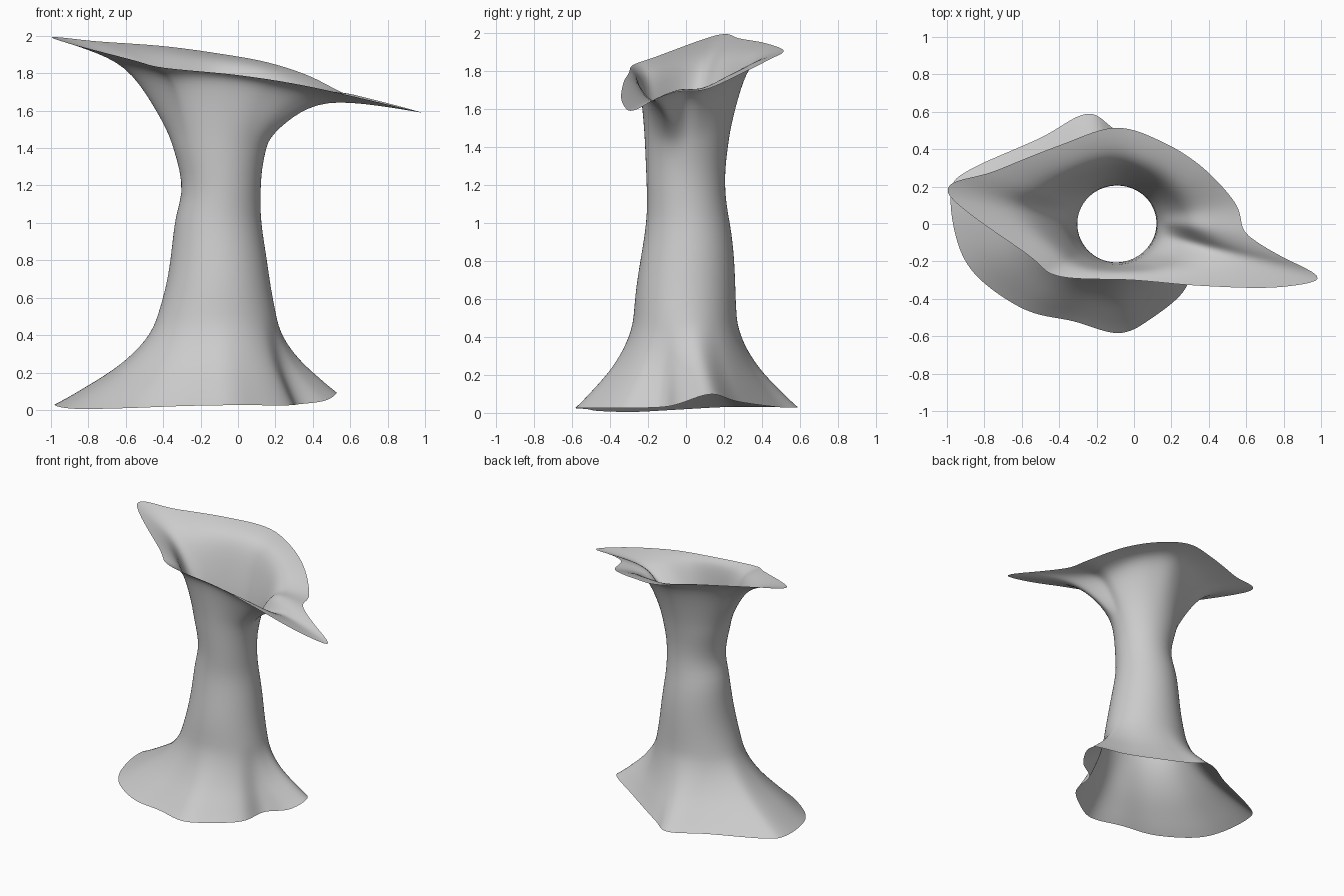
import bpy, math
from mathutils import Vector

if "Cube" in bpy.data.objects:
    bpy.data.objects.remove(bpy.data.objects["Cube"])

N = 80  # columns around the trunk

# Rims: (angle on the trunk, x, y, z)
TOP = [(0, .60, -.06, 1.69), (15, .55, .10, 1.70), (40, .37, .30, 1.79), (65, .15, .44, 1.86),
       (90, -.10, .515, 1.905), (125, -.40, .42, 1.945), (155, -.75, .28, 1.97), (175, -1, .17, 1.99),
       (212, -.56, -.17, 1.87), (235, -.40, -.28, 1.83), (280, 0, -.30, 1.79), (308, .35, -.33, 1.735),
       (328, .75, -.34, 1.645), (343, 1, -.29, 1.585), (352, .82, -.19, 1.635)]
BASE = [(12, .52, .13, .10), (35, .28, .27, .06), (75, -.08, .49, .03), (105, -.25, .59, .03),
        (130, -.50, .46, .03), (155, -.88, .29, .03), (170, -.98, .18, .03), (183, -.95, -.08, .015),
        (205, -.84, -.28, .005), (235, -.58, -.46, .01), (255, -.32, -.52, .02), (275, -.08, -.585, .025),
        (295, .10, -.50, .025), (318, .28, -.34, .025), (338, .32, -.13, .03), (355, .47, -.03, .05)]

# Trunk sections: z, x min, x max, y min, y max
TRUNK = [(.50, -.43, .205, -.275, .265), (.65, -.385, .175, -.265, .26), (.8, -.36, .155, -.24, .255),
         (.95, -.345, .13, -.215, .24), (1.05, -.33, .12, -.205, .22), (1.16, -.295, .12, -.205, .205),
         (1.28, -.31, .125, -.21, .205), (1.40, -.345, .15, -.215, .22)]

# Flare profiles: (sideways blend, height blend)
BASE_FLARE = [(1, 1), (.87, .92), (.70, .80), (.53, .68), (.38, .56), (.24, .42), (.12, .27), (.04, .12)]
TOP_FLARE = [(.04, .16), (.10, .32), (.18, .50), (.28, .69), (.40, .84), (.55, .92), (.72, .96), (.87, .985), (1, 1)]


def rim_point(keys, a):
    """Smooth closed curve through the rim keys at trunk angle a."""
    n = len(keys)
    for i in range(n):
        a0, a1 = keys[i][0], keys[(i + 1) % n][0]
        span = (a1 - a0) % 360
        off = (a - a0) % 360
        if off < span:
            t = off / span
            p0, p1, p2, p3 = (Vector(keys[(i + k) % n][1:]) for k in (-1, 0, 1, 2))
            return .5 * (2 * p1 + (p2 - p0) * t + (2 * p0 - 5 * p1 + 4 * p2 - p3) * t * t
                         + (3 * p1 - p0 - 3 * p2 + p3) * t ** 3)


def trunk_point(sec, a):
    z, x0, x1, y0, y1 = sec
    r = math.radians(a)
    return Vector(((x0 + x1) / 2 + (x1 - x0) / 2 * math.cos(r),
                   (y0 + y1) / 2 + (y1 - y0) / 2 * math.sin(r), z))


def column(a):
    """One strip of points from foot rim to top rim."""
    low, high = trunk_point(TRUNK[0], a), trunk_point(TRUNK[-1], a)
    foot, lip = rim_point(BASE, a), rim_point(TOP, a)
    pts = []
    for f, g in BASE_FLARE:
        p = low.lerp(foot, f)
        p.z = low.z + (foot.z - low.z) * g
        pts.append(p)
    pts += [trunk_point(s, a) for s in TRUNK]
    for f, g in TOP_FLARE:
        p = high.lerp(lip, f)
        plane = lip.z + .2 * (lip.x - p.x)  # the lip tilts down to the right
        p.z = high.z + (plane - high.z) * g
        pts.append(p)
    return pts


# Flared open trunk
cols = [column(360 * i / N) for i in range(N)]
M = len(cols[0])
verts = [p for c in cols for p in c]
faces = [(i * M + j, (i + 1) % N * M + j, (i + 1) % N * M + j + 1, i * M + j + 1)
         for i in range(N) for j in range(M - 1)]
mesh = bpy.data.meshes.new("flared_trunk")
mesh.from_pydata(verts, [], faces)
mesh.polygons.foreach_set("use_smooth", [True] * len(mesh.polygons))
trunk = bpy.data.objects.new("flared_trunk", mesh)
bpy.context.collection.objects.link(trunk)
sub = trunk.modifiers.new("smooth", 'SUBSURF')
sub.levels = sub.render_levels = 1
